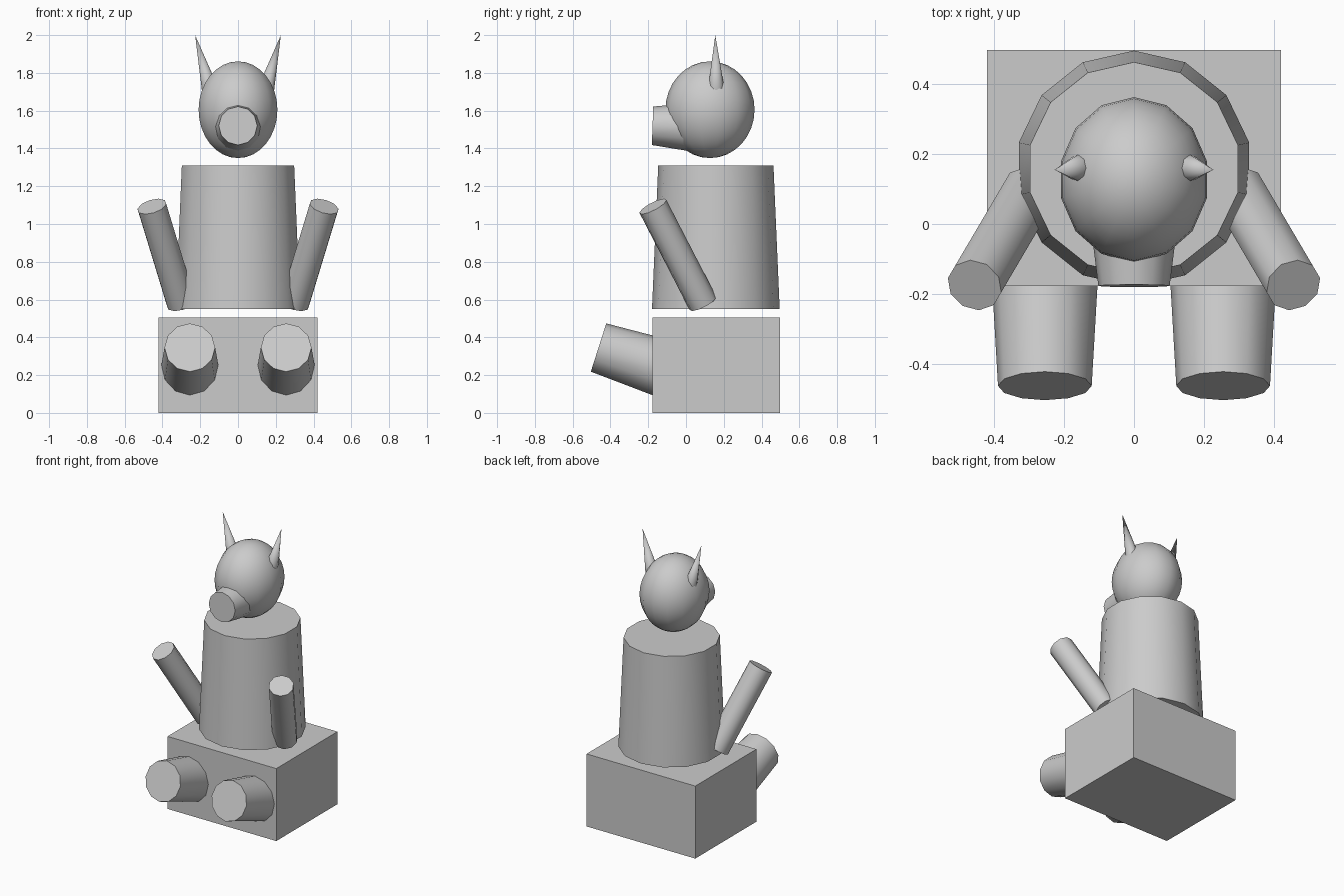
import bpy, math
from mathutils import Vector

if "Cube" in bpy.data.objects:
    bpy.data.objects.remove(bpy.data.objects["Cube"])


def smooth():
    bpy.ops.object.shade_smooth_by_angle(angle=math.radians(62))


def taper(name, a, b, ra, rb, sides):
    """Cone or tapered cylinder running from point a to point b."""
    a, b = Vector(a), Vector(b)
    d = b - a
    bpy.ops.mesh.primitive_cone_add(vertices=sides, radius1=ra, radius2=rb,
                                    depth=d.length, location=(a + b) / 2,
                                    rotation=d.to_track_quat('Z', 'Y').to_euler())
    ob = bpy.context.object
    ob.name = name
    smooth()
    return ob


# Seat block
bpy.ops.mesh.primitive_cube_add(size=1, location=(0, 0.16, 0.253))
seat = bpy.context.object
seat.name = "seat_block"
seat.scale = (0.84, 0.675, 0.506)

# Torso, a vertex facing front and back
bpy.ops.mesh.primitive_cone_add(vertices=14, radius1=0.338, radius2=0.305,
                                depth=0.76, location=(0, 0.158, 0.93))
bpy.context.object.name = "torso"
smooth()

# Head
bpy.ops.mesh.primitive_uv_sphere_add(segments=14, ring_count=16, radius=1,
                                     location=(0, 0.127, 1.605))
head = bpy.context.object
head.name = "head"
head.scale = (0.214, 0.236, 0.256)
smooth()

# Muzzle
taper("muzzle", (0, 0.02, 1.513), (0, -0.177, 1.52), 0.127, 0.102, 12)

# Paired parts
for s, side in ((-1, "left"), (1, "right")):
    taper("ear_" + side, (s * 0.15, 0.16, 1.72), (s * 0.227, 0.155, 2.0), 0.043, 0, 8)
    taper("arm_" + side, (s * 0.30, 0.09, 0.58), (s * 0.456, -0.175, 1.093), 0.08, 0.08, 10)
    taper("leg_" + side, (s * 0.255, -0.1, 0.23), (s * 0.255, -0.463, 0.346), 0.155, 0.134, 12)
